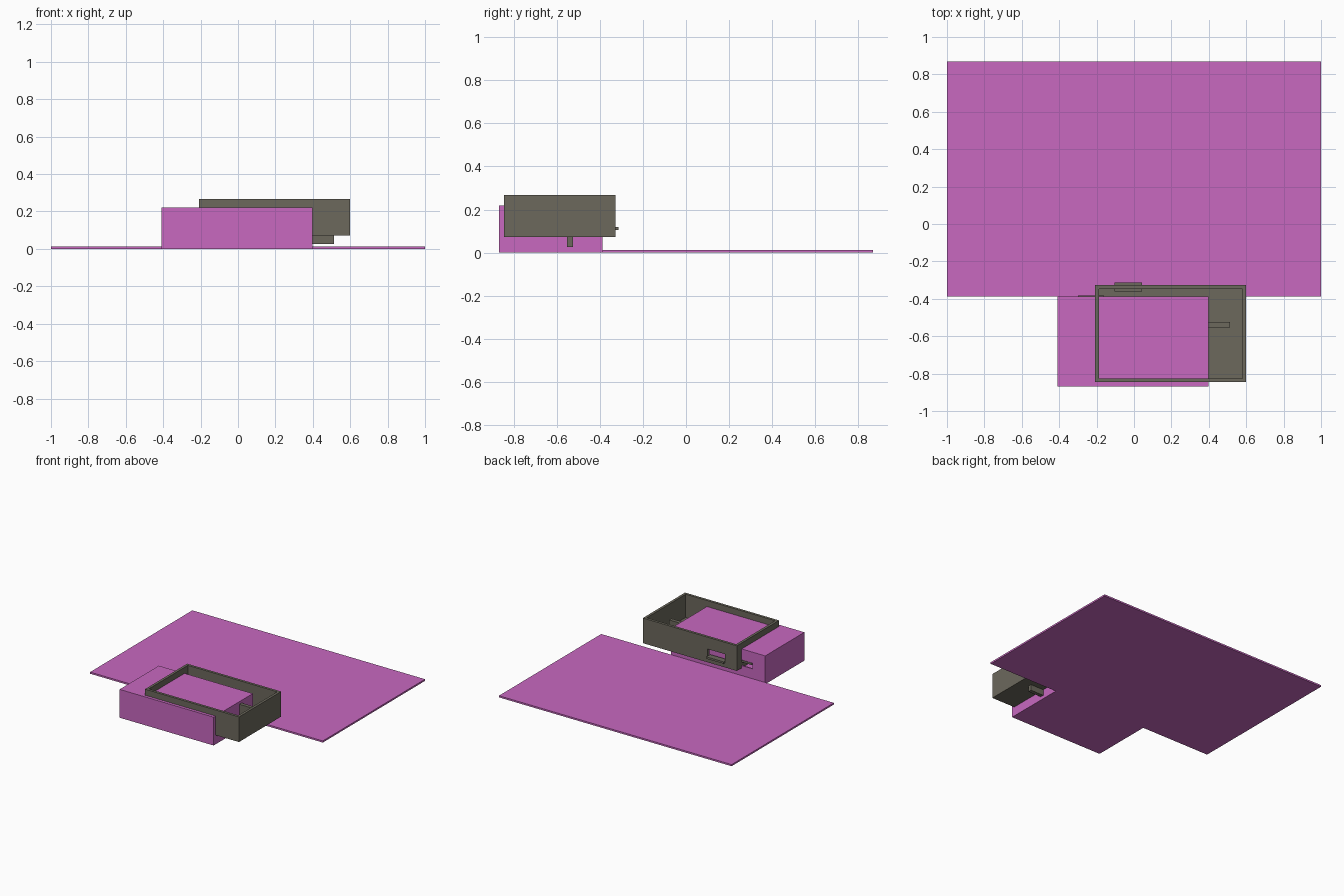
import bpy

if "Cube" in bpy.data.objects:
    bpy.data.objects.remove(bpy.data.objects["Cube"])


def material(name, rgb):
    m = bpy.data.materials.new(name)
    m.diffuse_color = (*rgb, 1)
    m.use_nodes = True
    m.node_tree.nodes["Principled BSDF"].inputs["Base Color"].default_value = m.diffuse_color
    return m


PINK = material("orchid_pink", (0.58, 0.14, 0.53))
GREY = material("warm_grey", (0.15, 0.14, 0.108))


def box(name, x, y, z, mat):
    """Box from (min, max) pairs, with the sizes baked into the mesh."""
    v = [(a, b, c) for a in x for b in y for c in z]
    f = [(0, 1, 3, 2), (4, 6, 7, 5), (0, 4, 5, 1), (2, 3, 7, 6), (0, 2, 6, 4), (1, 5, 7, 3)]
    me = bpy.data.meshes.new(name)
    me.from_pydata(v, [], f)
    me.materials.append(mat)
    ob = bpy.data.objects.new(name, me)
    bpy.context.collection.objects.link(ob)
    return ob


def wall_with_window(name, x, y, z, wx, wz, mat):
    """Wall facing y, made of four pieces around a window."""
    box(name + "_left", (x[0], wx[0]), y, z, mat)
    box(name + "_right", (wx[1], x[1]), y, z, mat)
    box(name + "_below", wx, y, (z[0], wz[0]), mat)
    box(name + "_above", wx, y, (wz[1], z[1]), mat)


# large base sheet
box("base_sheet", (-1, 1), (-0.387, 0.868), (0, 0.013), PINK)

# closed hollow box with a window in the back wall
X, Y, Z, t = (-0.41, 0.398), (-0.868, -0.387), (0, 0.22), 0.01
inner_y = (Y[0] + t, Y[1] - t)
inner_z = (Z[0] + t, Z[1] - t)
box("box_bottom", X, Y, (Z[0], inner_z[0]), PINK)
box("box_lid", X, Y, (inner_z[1], Z[1]), PINK)
box("box_front", X, (Y[0], inner_y[0]), inner_z, PINK)
box("box_left_end", (X[0], X[0] + t), inner_y, inner_z, PINK)
box("box_right_end", (X[1] - t, X[1]), inner_y, inner_z, PINK)
wall_with_window("box_back", X, (inner_y[1], Y[1]), inner_z, (-0.30, -0.16), (0.09, 0.135), PINK)
box("box_window_ledge", (-0.30, -0.16), (-0.40, -0.383), (0.12, 0.135), GREY)

# open tray with a floor, overlapping the box
X, Y, Z, t = (-0.208, 0.6), (-0.845, -0.327), (0.072, 0.267), 0.02
inner_y = (Y[0] + t, Y[1] - t)
box("tray_floor", (X[0] + t, X[1] - t), inner_y, (Z[0], Z[0] + 0.015), GREY)
box("tray_front", X, (Y[0], inner_y[0]), Z, GREY)
box("tray_left_end", (X[0], X[0] + t), inner_y, Z, GREY)
box("tray_right_end", (X[1] - t, X[1]), inner_y, Z, GREY)
wall_with_window("tray_back", X, (inner_y[1], Y[1]), Z, (-0.105, 0.043), (0.105, 0.175), GREY)
box("tray_window_ledge", (-0.105, 0.043), (-0.36, -0.313), (0.105, 0.12), GREY)

# upright fin through the tray floor
box("divider_fin", (0.38, 0.512), (-0.553, -0.525), (0.027, 0.2), GREY)
